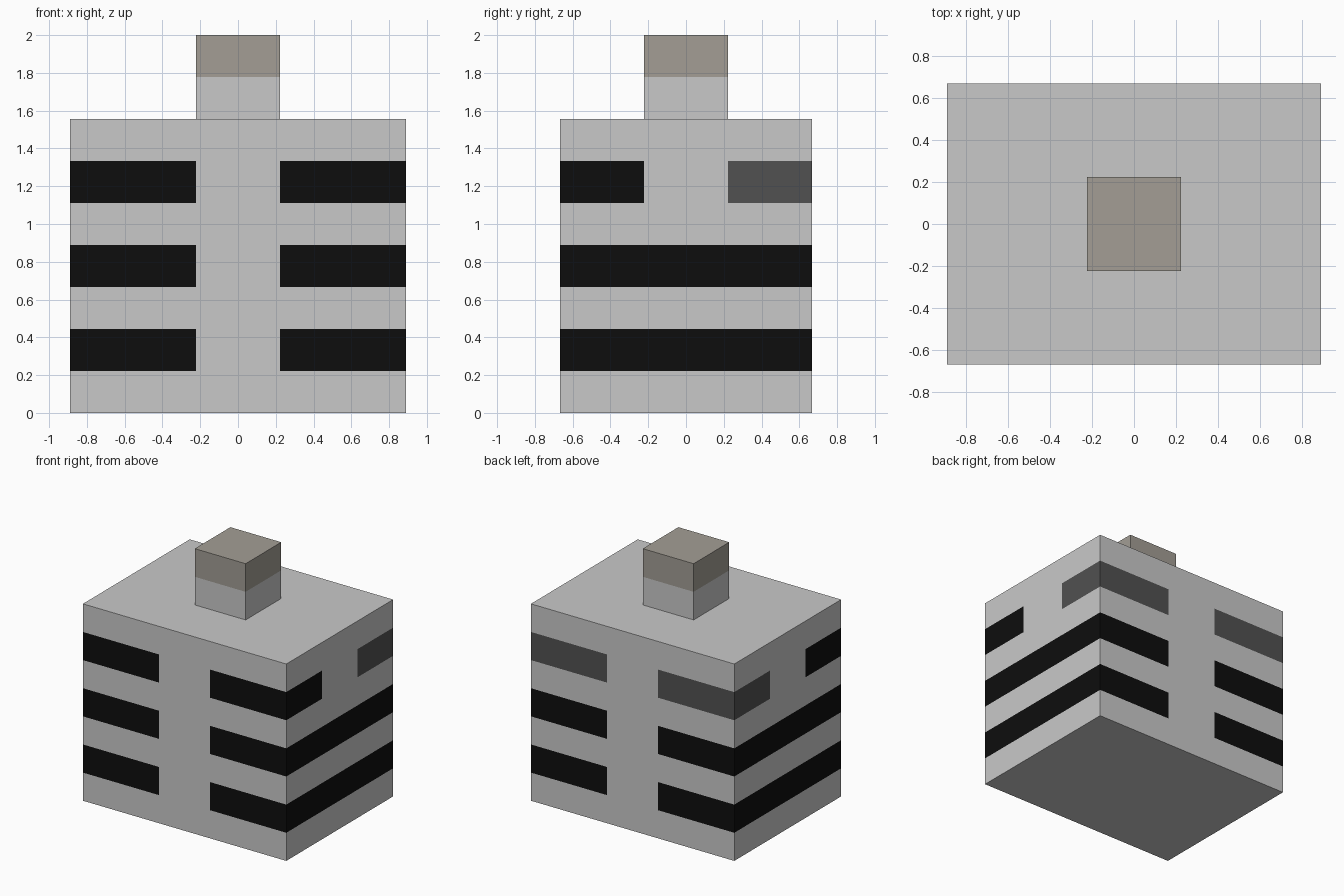
import bpy
import bmesh
from mathutils import Matrix, Vector

if "Cube" in bpy.data.objects:
    bpy.data.objects.remove(bpy.data.objects["Cube"])

U = 2 / 9  # the model sits on a grid of 9 units in height


def srgb(v):
    v /= 255
    return v / 12.92 if v <= 0.04045 else ((v + 0.055) / 1.055) ** 2.4


def material(name, r, g, b):
    m = bpy.data.materials.new(name)
    m.diffuse_color = (srgb(r), srgb(g), srgb(b), 1)
    m.use_nodes = True
    m.node_tree.nodes["Principled BSDF"].inputs["Base Color"].default_value = m.diffuse_color
    return m


light_grey = material("light_grey", 201, 201, 201)
black = material("black", 13, 13, 13)
dark_grey = material("dark_grey", 81, 81, 81)
tan = material("tan", 163, 158, 149)


def cut_box(name, size, z0, cuts, materials, rule):
    """Box standing on z0, sliced by (axis, position) cuts, coloured by rule (grid units)."""
    bm = bmesh.new()
    place = Matrix.Translation((0, 0, (z0 + size[2] / 2) * U))
    scale = Matrix.Diagonal((size[0] * U, size[1] * U, size[2] * U, 1))
    bmesh.ops.create_cube(bm, size=1, matrix=place @ scale)
    for axis, pos in cuts:
        normal = Vector((0, 0, 0))
        normal[axis] = 1
        bmesh.ops.bisect_plane(bm, geom=bm.verts[:] + bm.edges[:] + bm.faces[:],
                               plane_co=normal * pos * U, plane_no=normal)
    bm.normal_update()
    for f in bm.faces:
        f.material_index = rule(f.calc_center_median() / U, f.normal)
    mesh = bpy.data.meshes.new(name)
    bm.to_mesh(mesh)
    bm.free()
    for m in materials:
        mesh.materials.append(m)
    obj = bpy.data.objects.new(name, mesh)
    bpy.context.collection.objects.link(obj)
    return obj


# Body with three rows of stripes; the rear half of the top row is dark grey
def body_colour(c, n):
    if abs(n.z) > 0.5 or int(c.z) % 2 == 0:
        return 0
    if abs(n.y) > 0.5:                       # front and back: gap in the middle
        striped = abs(c.x) > 1
    else:                                    # sides: gap only in the top row
        striped = abs(c.y) > 1 or c.z < 5
    if not striped:
        return 0
    return 2 if c.z > 5 and c.y > 0 else 1


body_cuts = [(2, z) for z in range(1, 7)] + [(a, s) for a in (0, 1) for s in (-1, 1)]
cut_box("body", (8, 6, 7), 0, body_cuts, [light_grey, black, dark_grey], body_colour)

# Top knob with a tan upper half
cut_box("top_knob", (2, 2, 2), 7, [(2, 8)], [light_grey, tan],
        lambda c, n: 1 if c.z > 8 else 0)
